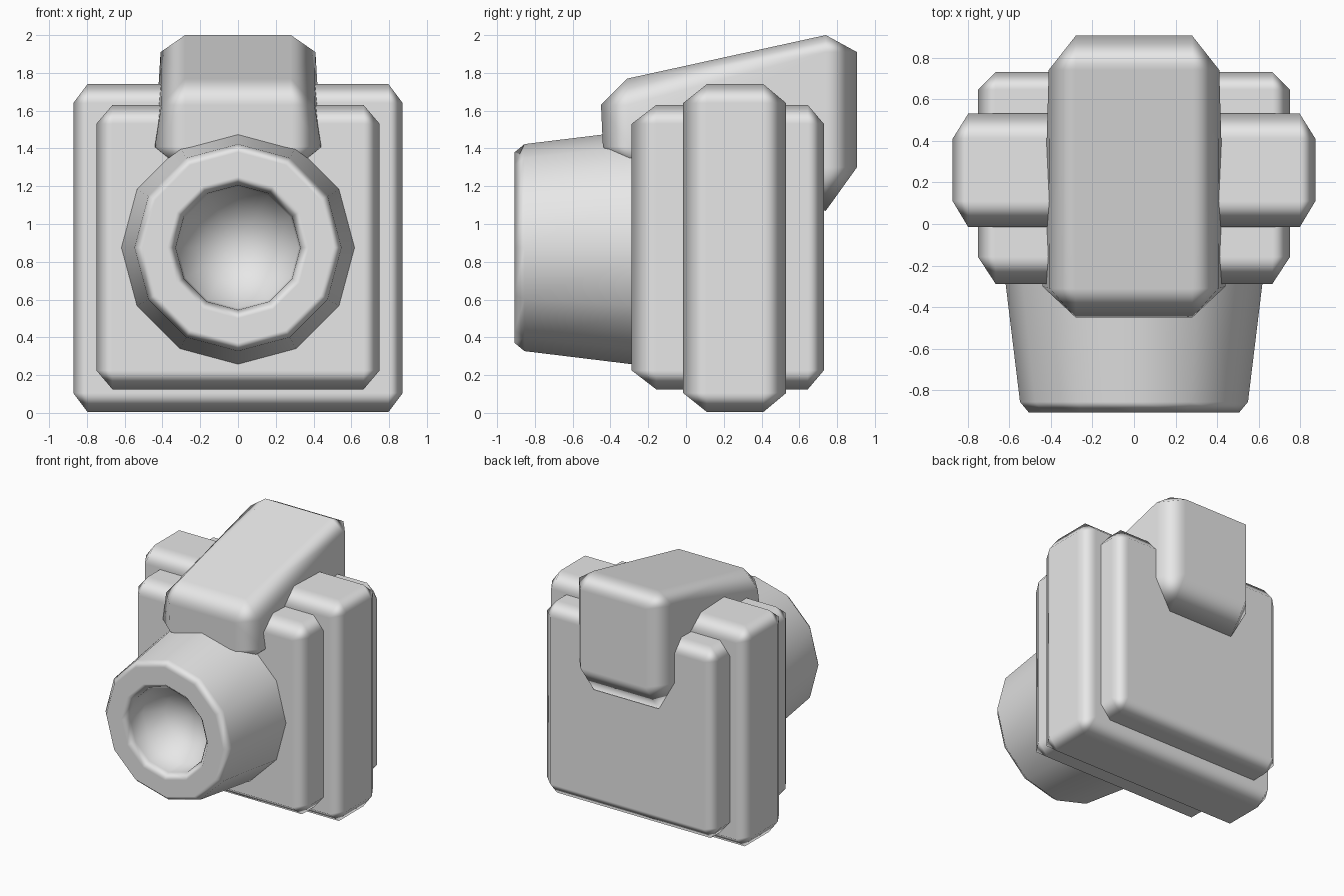
import bpy, bmesh, math

cube = bpy.data.objects.get("Cube")
if cube:
    bpy.data.objects.remove(cube, do_unlink=True)

grey = bpy.data.materials.new("plain_grey")
grey.use_nodes = True
grey.diffuse_color = (0.8, 0.8, 0.8, 1)
grey.node_tree.nodes["Principled BSDF"].inputs["Base Color"].default_value = (0.8, 0.8, 0.8, 1)


def finish(name, bm):
    """Turn the bmesh into a smooth object whose large faces stay flat."""
    bmesh.ops.recalc_face_normals(bm, faces=bm.faces)
    for face in bm.faces:
        face.smooth = True
    mesh = bpy.data.meshes.new(name)
    bm.to_mesh(mesh)
    bm.free()
    mesh.materials.append(grey)
    obj = bpy.data.objects.new(name, mesh)
    bpy.context.collection.objects.link(obj)
    mod = obj.modifiers.new("flat_faces", "WEIGHTED_NORMAL")
    mod.weight = 100
    return obj


def chamfered_block(name, rim_x, rim, sides):
    """Side outline (y, z) at +-rim_x, plus the corners (x, y, z) of the side faces."""
    points = [(rim_x, y, z) for y, z in rim] + sides
    bm = bmesh.new()
    for x, y, z in points:
        for s in (-1, 1):
            bm.verts.new((s * x, y, z))
    hull = bmesh.ops.convex_hull(bm, input=bm.verts)
    spare = [v for v in hull["geom_interior"] if isinstance(v, bmesh.types.BMVert)]
    if spare:
        bmesh.ops.delete(bm, geom=spare, context="VERTS")
    bmesh.ops.dissolve_limit(bm, angle_limit=0.05, verts=bm.verts, edges=bm.edges)
    return finish(name, bm)


def box(name, x, y0, y1, z0, z1, cx, cy0, cy1, cz):
    """Upright block with its own chamfer size along each axis."""
    a, b, c, d = y0 + cy0, y1 - cy1, z0 + cz, z1 - cz
    rim = [(a, z0), (b, z0), (y1, c), (y1, d), (b, z1), (a, z1), (y0, d), (y0, c)]
    sides = [(x, y, z) for y in (a, b) for z in (c, d)]
    return chamfered_block(name, x - cx, rim, sides)


# Wide centre slab and the narrower, deeper block running through it
box("centre_slab", 0.872, -0.015, 0.53, 0.005, 1.74, 0.075, 0.125, 0.12, 0.1)
box("inner_block", 0.75, -0.288, 0.73, 0.125, 1.63, 0.085, 0.13, 0.085, 0.1)

# Sloping hood on top, overhanging front and back
chamfered_block(
    "top_hood", 0.28,
    [(0.74, 2.0), (0.905, 1.91), (0.905, 1.3), (0.74, 1.07),
     (-0.3, 1.28), (-0.44, 1.41), (-0.45, 1.63), (-0.31, 1.77)],
    [(0.41, 0.74, 1.91), (0.41, 0.74, 1.3), (0.44, -0.3, 1.41), (0.405, -0.31, 1.63)])

# Twelve-sided tapered lens barrel with a hollow bowl
profile = [(0.0, -0.1), (0.64, -0.1), (0.548, -0.855), (0.505, -0.907), (0.375, -0.907),
           (0.33, -0.86), (0.32, -0.72), (0.2, -0.62), (0.0, -0.58)]
bm = bmesh.new()
verts = [bm.verts.new((0, y, 0.875 + r)) for r, y in profile]
edges = [bm.edges.new(pair) for pair in zip(verts, verts[1:])]
bmesh.ops.spin(bm, geom=verts + edges, cent=(0, 0, 0.875), axis=(0, 1, 0),
               angle=math.tau, steps=12, use_duplicate=False)
bmesh.ops.remove_doubles(bm, verts=bm.verts, dist=0.0005)
finish("lens_barrel", bm)
